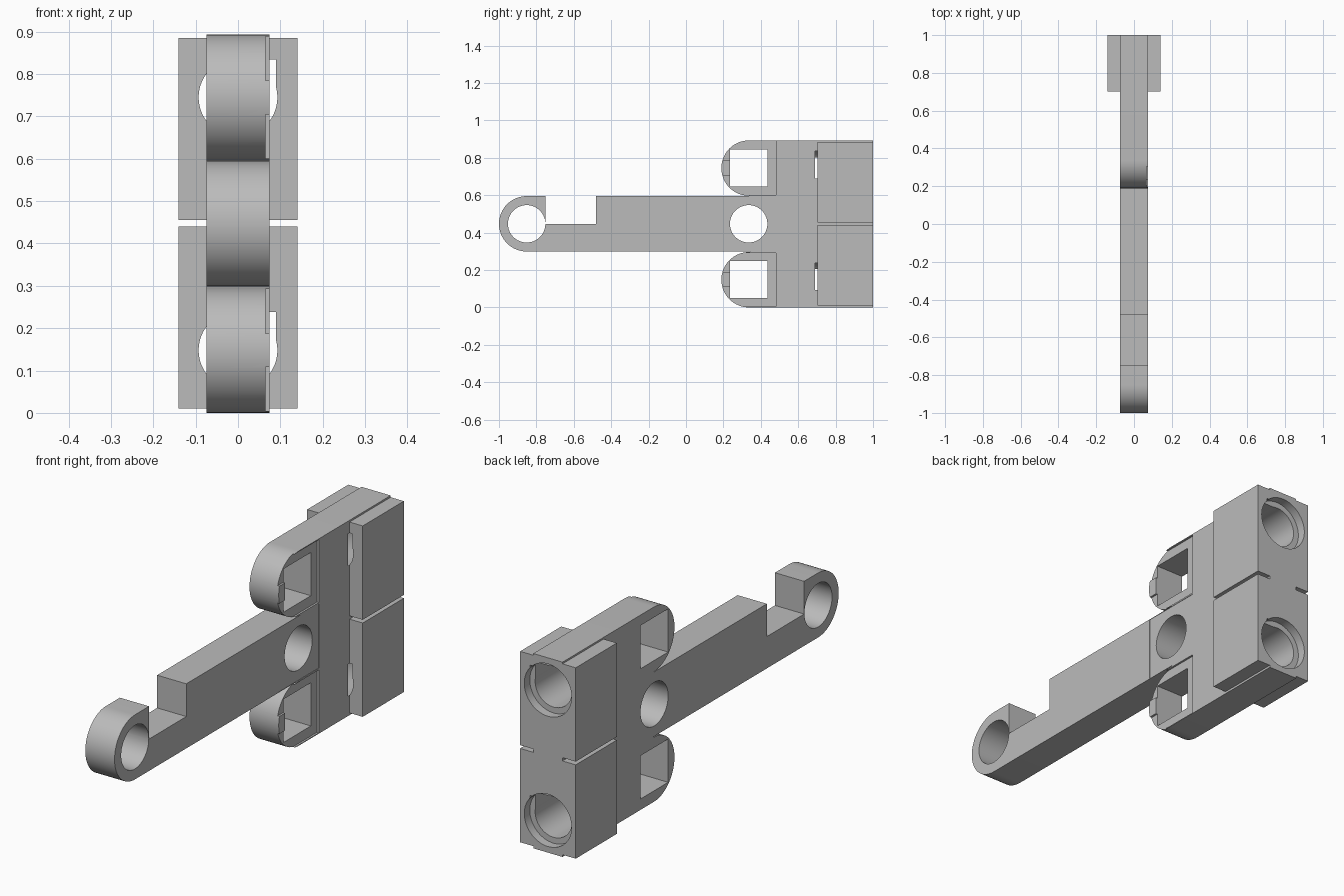
import bpy, bmesh, math

if "Cube" in bpy.data.objects:
    bpy.data.objects.remove(bpy.data.objects["Cube"])

T = 0.074          # half thickness of the plate
MID = 0.447        # height of the arm's centre line
grey = bpy.data.materials.new("plain grey")
grey.diffuse_color = (0.5, 0.5, 0.5, 1)
grey.use_nodes = True
grey.node_tree.nodes["Principled BSDF"].inputs["Base Color"].default_value = grey.diffuse_color


def prism(name, pts, x0, x1):
    """Extrude a (y, z) outline along x."""
    bm = bmesh.new()
    face = bm.faces.new([bm.verts.new((x0, y, z)) for y, z in pts])
    ext = bmesh.ops.extrude_face_region(bm, geom=[face])
    for v in ext["geom"]:
        if isinstance(v, bmesh.types.BMVert):
            v.co.x = x1
    bmesh.ops.recalc_face_normals(bm, faces=bm.faces)
    me = bpy.data.meshes.new(name)
    bm.to_mesh(me)
    bm.free()
    ob = bpy.data.objects.new(name, me)
    bpy.context.collection.objects.link(ob)
    return ob


def box(name, x0, x1, y0, y1, z0, z1):
    return prism(name, [(y0, z0), (y1, z0), (y1, z1), (y0, z1)], x0, x1)


def arc(y, z, r, a0, a1, n=32):
    return [(y + r * math.cos(math.radians(a0 + (a1 - a0) * i / n)),
             z + r * math.sin(math.radians(a0 + (a1 - a0) * i / n)))
            for i in range(n + 1)]


def cross_hole(y, z, r):
    """Round cutter along x."""
    return prism("hole", arc(y, z, r, 0, 360, 64)[:-1], -0.3, 0.3)


def bore(z, r, y0, y1):
    """Round cutter along y."""
    bpy.ops.mesh.primitive_cylinder_add(vertices=64, radius=r, depth=y1 - y0,
                                        location=(0, (y0 + y1) / 2, z),
                                        rotation=(math.pi / 2, 0, 0))
    return bpy.context.object


def combine(target, tool, op="DIFFERENCE"):
    m = target.modifiers.new("bool", "BOOLEAN")
    m.operation, m.solver, m.object = op, "EXACT", tool
    bpy.context.view_layer.objects.active = target
    bpy.ops.object.modifier_apply(modifier=m.name)
    bpy.data.objects.remove(tool)


# Plate: hooked arm, two rounded knuckles and the rear body in one outline
outline = [(1, 0), (1, 0.893)]
outline += arc(0.337, 0.745, 0.148, 90, 270)
outline += [(0.345, 0.595), (-0.48, 0.595), (-0.48, 0.445), (-0.75, 0.445), (-0.75, 0.595)]
outline += arc(-0.852, MID, 0.148, 90, 270)
outline += [(0.345, 0.299)]
outline += arc(0.337, 0.148, 0.148, 90, 270)[:-1] + [(0.337, 0)]
plate = prism("hooked_arm_and_rear_socket", outline, -T, T)

# Wide rear blocks
for z0, z1 in ((0.01, 0.44), (0.455, 0.885)):
    combine(plate, box("block", -0.141, 0.141, 0.702, 1, z0, z1), "UNION")

# Round cross holes in the hook and the hub, with a faint hub recess
for y in (-0.852, 0.335):
    combine(plate, cross_hole(y, MID, 0.1))
combine(plate, box("hub_recess", T - 0.002, 0.2, 0.192, 0.48, 0.3, 0.594))

for zc in (0.148, 0.745):
    # Square window and side recess of each knuckle, leaving a small front tab
    combine(plate, box("window", -0.3, 0.3, 0.235, 0.435, zc - 0.098, zc + 0.1))
    combine(plate, box("recess", 0.065, 0.2, 0.235, 0.48, zc - 0.144, zc + 0.144))
    for s in (-1, 1):
        a, b = sorted((zc + s * 0.04, zc + s * 0.144))
        combine(plate, box("recess_front", 0.065, 0.2, 0.1, 0.236, a, b))
    # Rear bore with counterbore and a square key in one corner
    combine(plate, bore(zc, 0.093, 0.69, 1.1))
    combine(plate, bore(zc, 0.12, 0.96, 1.1))
    combine(plate, box("key", 0, 0.09, 0.69, 1.1, zc, zc + 0.09))

plate.data.materials.clear()
plate.data.materials.append(grey)
for p in plate.data.polygons:
    p.material_index = 0
bpy.ops.object.select_all(action="DESELECT")
plate.select_set(True)
bpy.context.view_layer.objects.active = plate
bpy.ops.object.shade_smooth_by_angle(angle=math.radians(30))
